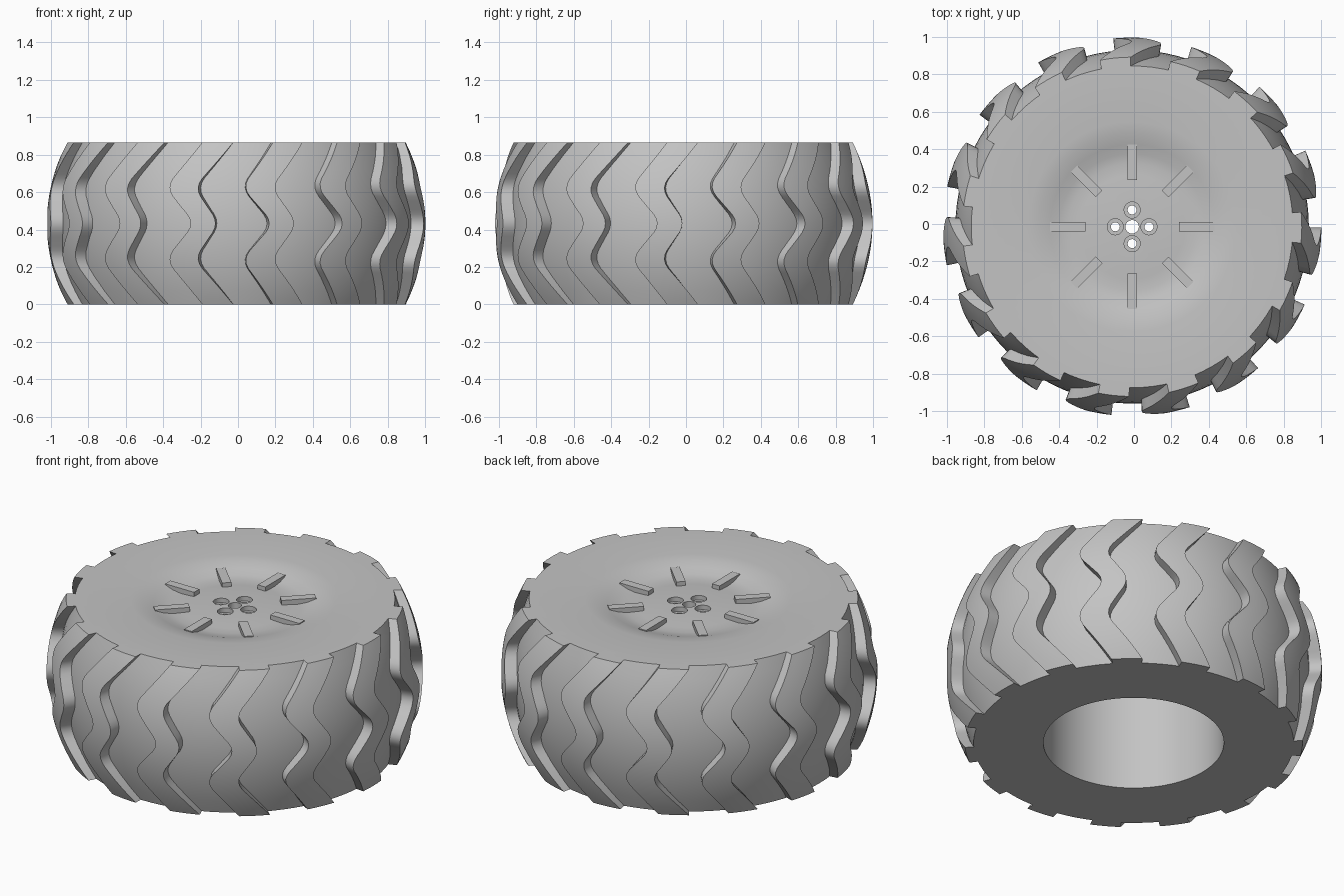
import bpy, bmesh
from math import sin, cos, pi, radians

old = bpy.data.objects.get("Cube")
if old:
    bpy.data.objects.remove(old, do_unlink=True)

H = 0.865            # tyre width, lying on its side
AX, AY = -0.01, -0.015   # wheel axis
LUGS = 15

grey = bpy.data.materials.new("grey rubber")
grey.use_nodes = True
colour = (0.55, 0.55, 0.55, 1)
grey.diffuse_color = colour
grey.node_tree.nodes["Principled BSDF"].inputs["Base Color"].default_value = colour


def finish(bm, name):
    bmesh.ops.recalc_face_normals(bm, faces=bm.faces)
    mesh = bpy.data.meshes.new(name)
    bm.to_mesh(mesh)
    bm.free()
    mesh.materials.append(grey)
    obj = bpy.data.objects.new(name, mesh)
    obj.location = (AX, AY, 0)
    bpy.context.collection.objects.link(obj)
    return obj


def activate(obj):
    bpy.ops.object.select_all(action='DESELECT')
    obj.select_set(True)
    bpy.context.view_layer.objects.active = obj


def smooth(obj):
    activate(obj)
    bpy.ops.object.shade_smooth_by_angle(angle=radians(25))


def revolve(name, profile, steps):
    bm = bmesh.new()
    verts = [bm.verts.new((r, 0, z)) for r, z in profile]
    edges = [bm.edges.new(p) for p in zip(verts, verts[1:])]
    bmesh.ops.spin(bm, geom=verts + edges, axis=(0, 0, 1), cent=(0, 0, 0),
                   angle=2 * pi, steps=steps)
    bmesh.ops.remove_doubles(bm, verts=bm.verts, dist=1e-5)
    return finish(bm, name)


def bulge(z, edge, middle):
    t = 2 * z / H - 1
    return middle - (middle - edge) * t * t


# Tyre carcass, dished face and open bore as one closed revolved shell
outer = [(bulge(H * i / 12, 0.86, 0.945), H * i / 12) for i in range(13)]
dish = [(0.56, H), (0.5, 0.857), (0.44, 0.842), (0.39, 0.825), (0.34, 0.818),
        (0.28, 0.82), (0.22, 0.825), (0, 0.828)]
bore = [(0, 0.74), (0.485, 0.74), (0.485, 0)]
body = revolve("tyre_and_rim", bore[::-1][:1] + outer + dish + bore, 96)

# Axle hole and four counterbored bolt holes
bm = bmesh.new()


def drill(x, y, radius, bottom):
    ring = bmesh.ops.create_cone(bm, cap_ends=True, segments=24, radius1=radius,
                                 radius2=radius, depth=1 - bottom)
    bmesh.ops.translate(bm, verts=ring["verts"], vec=(x, y, (1 + bottom) / 2))


def cut():
    global bm
    cutter = finish(bm, "hole_cutter")
    cutter.hide_render = True
    activate(body)
    mod = body.modifiers.new("holes", 'BOOLEAN')
    mod.operation, mod.solver, mod.object = 'DIFFERENCE', 'EXACT', cutter
    bpy.ops.object.modifier_apply(modifier=mod.name)
    bpy.data.objects.remove(cutter, do_unlink=True)
    bm = bmesh.new()


bolts = [(0.09 * cos(k * pi / 2), 0.09 * sin(k * pi / 2)) for k in range(4)]
drill(0, 0, 0.036, 0.6)
for x, y in bolts:
    drill(x, y, 0.024, 0.6)
cut()
for x, y in bolts:
    drill(x, y, 0.043, 0.8)
cut()
bm.free()
smooth(body)

# Eight radial ribs in the dish
for k in range(8):
    bm = bmesh.new()
    bmesh.ops.create_cube(bm, size=1)
    for v in bm.verts:
        v.co = (0.345 + v.co.x * 0.19, v.co.y * 0.05, 0.82 + v.co.z * 0.055)
    rib = finish(bm, f"rim_rib_{k + 1}")
    rib.rotation_euler.z = k * pi / 4


# Chevron tread: angle of each lug flank, in degrees, from end to middle
def flank(z, end, bend, middle):
    d = abs(z - H / 2)
    if d < 0.195:
        return middle + (bend - middle) * d / 0.195
    return bend + (end - bend) * (d - 0.195) / (H / 2 - 0.195)


def rounded(z, *keys):
    return sum(flank(z + 0.012 * i, *keys) for i in range(-4, 5)) / 9


ROWS, COLS = 36, 4
for k in range(LUGS):
    bm = bmesh.new()
    rows = []
    for i in range(ROWS + 1):
        z = H * i / ROWS
        a0 = rounded(z, -11.5, -22.3, -12.6)
        a1 = rounded(z, -1.0, -13.0, -5.2)
        base, crown = 0.8, bulge(z, 0.907, 1.012)
        spots = [(a0, base)]
        spots += [(a0 + (a1 - a0) * j / COLS, crown) for j in range(COLS + 1)]
        spots += [(a1, base)]
        rows.append([bm.verts.new((r * cos(radians(a - 90)), r * sin(radians(a - 90)), z))
                     for a, r in spots])
    n = len(rows[0])
    for low, high in zip(rows, rows[1:]):
        for j in range(n):
            m = (j + 1) % n
            bm.faces.new((low[j], low[m], high[m], high[j]))
    bm.faces.new(rows[0])
    bm.faces.new(rows[-1])
    lug = finish(bm, f"tread_lug_{k + 1}")
    lug.rotation_euler.z = 2 * pi * k / LUGS
    smooth(lug)
